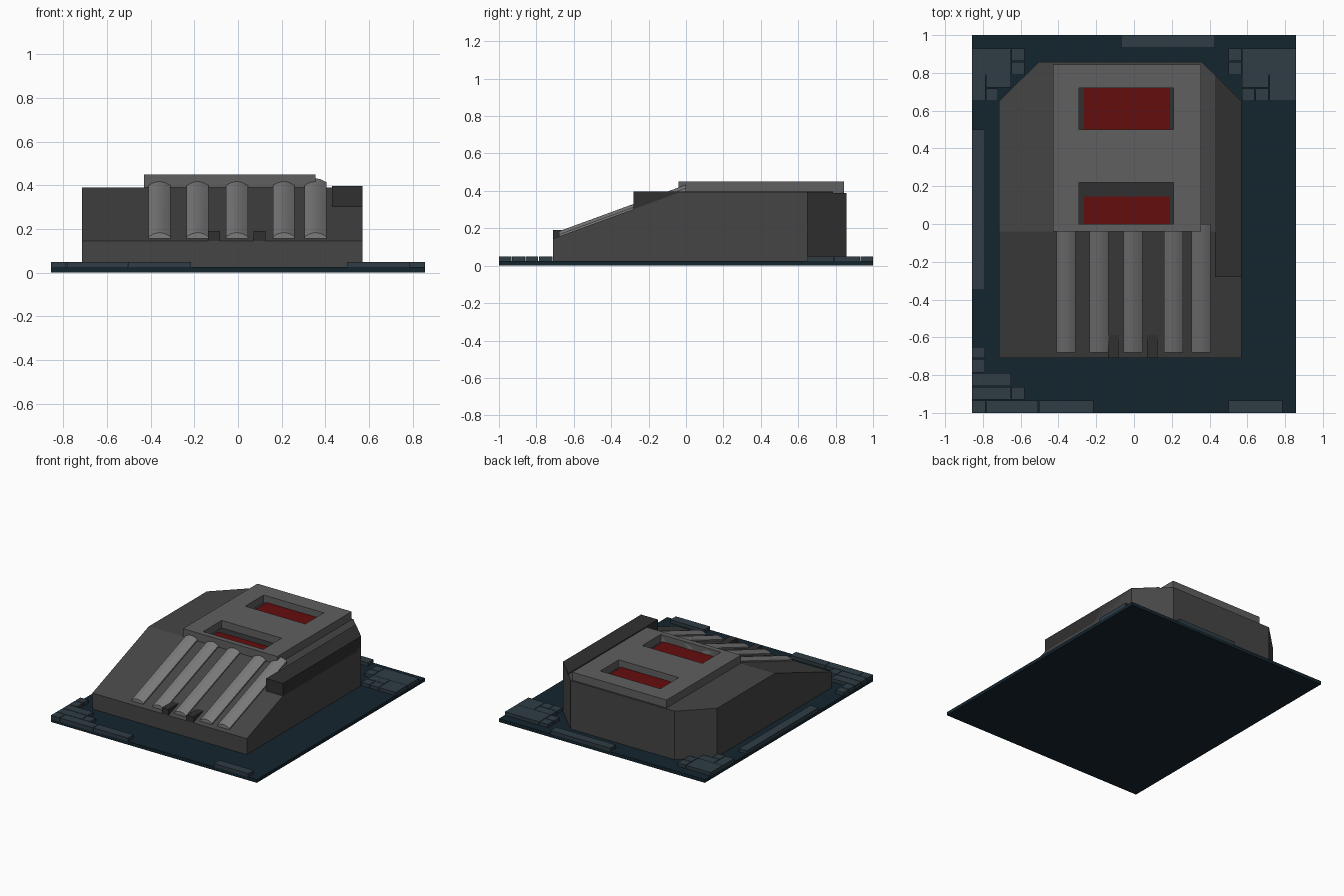
import bpy, bmesh
from mathutils import Vector

if "Cube" in bpy.data.objects:
    bpy.data.objects.remove(bpy.data.objects["Cube"])


def material(name, r, g, b):
    m = bpy.data.materials.new(name)
    m.diffuse_color = (r, g, b, 1)
    m.use_nodes = True
    m.node_tree.nodes["Principled BSDF"].inputs["Base Color"].default_value = m.diffuse_color
    return m


NAVY = material("navy", 0.007, 0.018, 0.028)
SLATE = material("slate", 0.028, 0.045, 0.06)
HULL = material("hull_grey", 0.06, 0.06, 0.06)
PLATE = material("plate_grey", 0.115, 0.115, 0.115)
DARK = material("dark_grey", 0.03, 0.03, 0.03)
RIB = material("rib_grey", 0.2, 0.2, 0.2)
RED = material("red", 0.13, 0.004, 0.004)


def finish(bm, name, mat):
    bmesh.ops.recalc_face_normals(bm, faces=bm.faces)
    me = bpy.data.meshes.new(name)
    bm.to_mesh(me)
    bm.free()
    ob = bpy.data.objects.new(name, me)
    bpy.context.collection.objects.link(ob)
    me.materials.append(mat)
    return ob


def prism_mesh(points, z0, z1):
    bm = bmesh.new()
    face = bm.faces.new([bm.verts.new((x, y, z0)) for x, y in points])
    ext = bmesh.ops.extrude_face_region(bm, geom=[face], use_keep_orig=True)
    for v in ext["geom"]:
        if isinstance(v, bmesh.types.BMVert):
            v.co.z = z1
    return bm


def prism(name, points, z0, z1, mat):
    return finish(prism_mesh(points, z0, z1), name, mat)


def box(name, x0, x1, y0, y1, z0, z1, mat):
    return prism(name, [(x0, y0), (x1, y0), (x1, y1), (x0, y1)], z0, z1, mat)


FRONT, BREAK = -0.71, -0.04
SLOPE = (0.39 - 0.145) / (BREAK - FRONT)


def ramp(y):
    return 0.145 + (y - FRONT) * SLOPE


# Base slab
box("base_slab", -0.857, 0.857, -1, 1, 0, 0.025, NAVY)

# Paving tiles around the edge
tiles = [
    (-.857, -.652, .79, .93), (-.648, -.58, .862, .93), (-.648, -.58, .79, .858),
    (-.857, -.787, .65, .788), (-.783, -.65, .722, .788), (-.783, -.72, .65, .718),
    (-.07, .43, .932, 1), (.572, .857, .79, .93), (.5, .568, .862, .93),
    (.5, .568, .79, .858), (.717, .857, .65, .788), (.572, .713, .722, .788),
    (.572, .638, .65, .718), (.642, .713, .65, .718), (-.857, -.79, -.35, .5),
    (-.857, -.79, -.71, -.65), (-.857, -.79, -.785, -.714),
    (-.857, -.65, -.858, -.79), (-.857, -.652, -.93, -.862),
    (-.648, -.58, -.93, -.862), (-.857, -.787, -1, -.934),
    (-.783, -.507, -1, -.934), (-.503, -.215, -1, -.934), (.5, .785, -1, -.934),
]
for x0, x1, y0, y1 in tiles:
    box("paving_tile", x0, x1, y0, y1, 0.02, 0.05, SLATE)

# Main body: chamfered outline with a sloping front cut
bm = prism_mesh([(-.715, FRONT), (.57, FRONT), (.57, .65), (.36, .857),
                 (-.505, .857), (-.715, .65)], 0.004, 0.39)
cut = bmesh.ops.bisect_plane(
    bm, geom=bm.verts[:] + bm.edges[:] + bm.faces[:], clear_outer=True,
    plane_co=Vector((0, FRONT, 0.145)), plane_no=Vector((0, -SLOPE, 1)))
bmesh.ops.holes_fill(bm, edges=[e for e in bm.edges if e.is_boundary], sides=0)
finish(bm, "main_body", HULL)

# Side rail
prism("side_rail", [(.43, -.28), (.57, -.28), (.57, .65), (.43, .787)],
      0.30, 0.396, DARK)

# Roof plate with two openings, each holding a red panel
roof = box("roof_plate", -.43, .355, BREAK, .845, 0.38, 0.45, PLATE)
for y0, y1, ry1 in ((0, .22, .145), (.5, .72, .72)):
    cutter = box("opening_cutter", -.29, .21, y0, y1, 0.3, 0.6, DARK)
    cutter.hide_render = True
    cutter.hide_viewport = True
    cutter.display_type = 'WIRE'
    mod = roof.modifiers.new("opening", 'BOOLEAN')
    mod.operation = 'DIFFERENCE'
    mod.solver = 'EXACT'
    mod.object = cutter
    box("opening_floor", -.29, .21, y0, y1, 0.38, 0.393, DARK)
    box("red_panel", -.265, .19, y0, ry1, 0.385, 0.4, RED)

# Rounded ribs running up the front slope
for cx in (-.36, -.185, -.005, .21, .355):
    bm = bmesh.new()
    profile = [(-.05, -.02), (-.05, .01), (-.025, .023), (0, .028),
               (.025, .023), (.05, .01), (.05, -.02)]
    ends = [[bm.verts.new((cx + x, y, ramp(y) + z)) for x, z in profile]
            for y in (-.68, 0)]
    for end in ends:
        bm.faces.new(end)
    for i in range(len(profile)):
        j = (i + 1) % len(profile)
        bm.faces.new((ends[0][i], ends[0][j], ends[1][j], ends[1][i]))
    rib = finish(bm, "front_rib", RIB)
    bpy.ops.object.select_all(action='DESELECT')
    rib.select_set(True)
    bpy.context.view_layer.objects.active = rib
    bpy.ops.object.shade_smooth_by_angle(angle=0.7)

# Small stop blocks at the foot of the slope
for x0 in (-.137, .07):
    box("stop_block", x0, x0 + .055, -.71, -.575, 0.14, 0.19, DARK)
